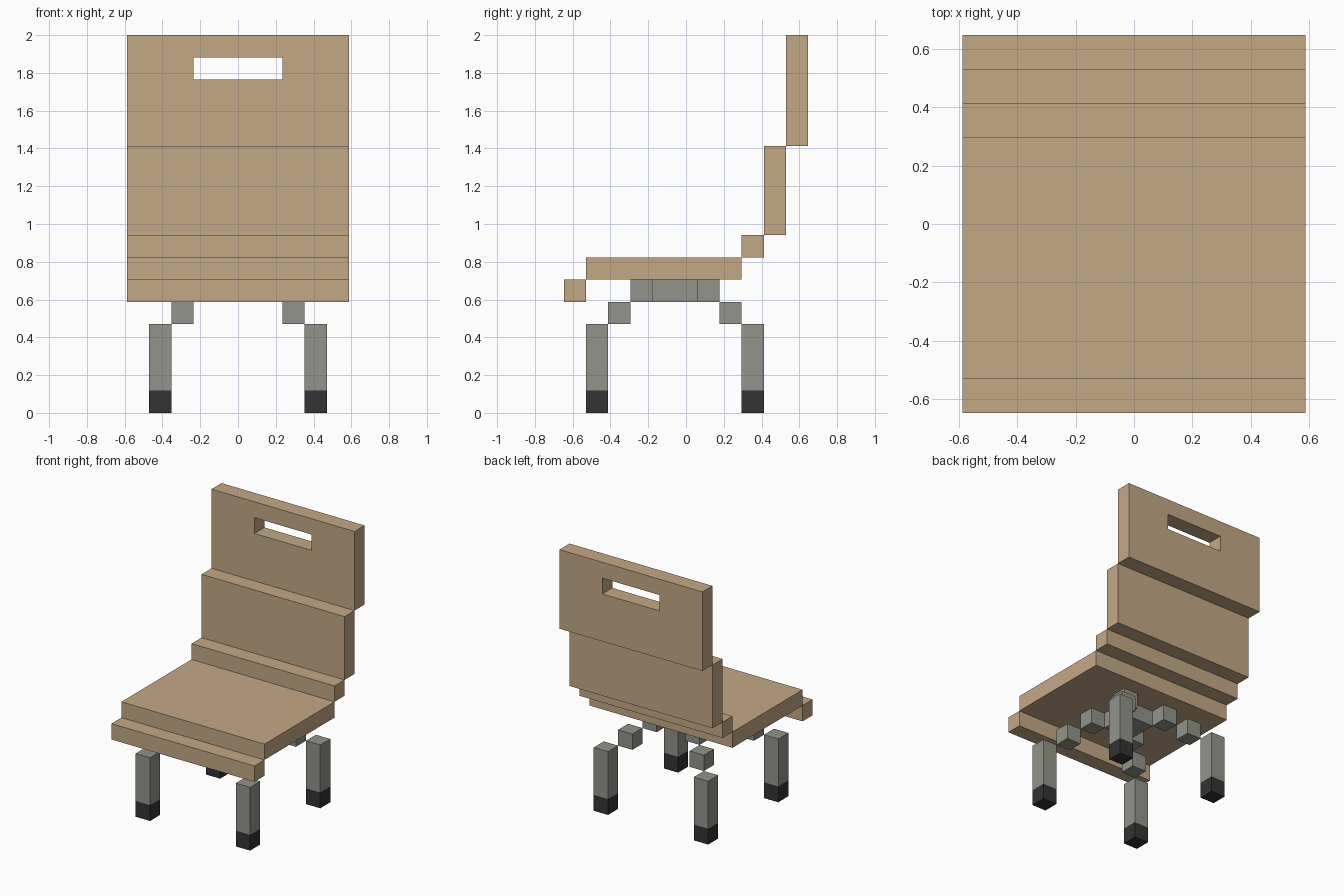
import bpy
import bmesh

U = 2 / 17  # one block of the model

cube = bpy.data.objects.get("Cube")
if cube:
    bpy.data.objects.remove(cube, do_unlink=True)


def make_material(name, rgb):
    mat = bpy.data.materials.new(name)
    mat.use_nodes = True
    color = (*rgb, 1)
    mat.diffuse_color = color
    bsdf = next(n for n in mat.node_tree.nodes if n.type == "BSDF_PRINCIPLED")
    bsdf.inputs["Base Color"].default_value = color
    return mat


wood = make_material("light wood", (0.552, 0.392, 0.238))
metal = make_material("grey metal", (0.292, 0.292, 0.262))
rubber = make_material("black rubber", (0.033, 0.033, 0.033))


def finish(name, bm, *materials):
    bmesh.ops.recalc_face_normals(bm, faces=bm.faces)
    bmesh.ops.scale(bm, vec=(U, U, U), verts=bm.verts)
    mesh = bpy.data.meshes.new(name)
    bm.to_mesh(mesh)
    bm.free()
    for mat in materials:
        mesh.materials.append(mat)
    obj = bpy.data.objects.new(name, mesh)
    bpy.context.collection.objects.link(obj)
    return obj


def box_bmesh(low, high):
    bm = bmesh.new()
    bmesh.ops.create_cube(bm, size=1)
    for v in bm.verts:
        v.co = [h if c > 0 else l for c, l, h in zip(v.co, low, high)]
    return bm


def box(name, low, high, mat):
    return finish(name, box_bmesh(low, high), mat)


# Full-width wooden slabs: y and z extents in blocks
slabs = {
    "seat_front_lip": (-5.5, -4.5, 5, 6),
    "seat": (-4.5, 2.5, 6, 7),
    "back_base": (2.5, 3.5, 7, 8),
    "lower_back": (3.5, 4.5, 8, 12),
}
for name, (y0, y1, z0, z1) in slabs.items():
    box(name, (-5, y0, z0), (5, y1, z1), wood)

# Upper back: a ring of panels around the handle slot, extruded backwards
bm = bmesh.new()
xs, zs = (-5, -2, 2, 5), (12, 15, 16, 17)
grid = [[bm.verts.new((x, 4.5, z)) for x in xs] for z in zs]
for r in range(3):
    for c in range(3):
        if (r, c) != (1, 1):
            bm.faces.new((grid[r][c], grid[r][c + 1],
                          grid[r + 1][c + 1], grid[r + 1][c]))
result = bmesh.ops.extrude_face_region(bm, geom=bm.faces[:], use_keep_orig=True)
moved = [g for g in result["geom"] if isinstance(g, bmesh.types.BMVert)]
bmesh.ops.translate(bm, vec=(0, 1, 0), verts=moved)
bmesh.ops.dissolve_limit(bm, angle_limit=0.01, verts=bm.verts[:], edges=bm.edges[:])
finish("upper_back", bm, wood)

# Hub under the seat, centred between the legs
CY = -0.5
box("leg_hub", (-1, CY - 1, 5), (1, CY + 1, 6), metal)


def corner_extents(sx, sy, inner):
    """Extents of a one-block column at a distance from the hub axis."""
    xa, xb = sorted((sx * inner, sx * (inner + 1)))
    ya, yb = sorted((CY + sy * inner, CY + sy * (inner + 1)))
    return (xa, ya), (xb, yb)


# Arms stepping out and down to four legs with rubber feet
for side, sx in (("left", 1), ("right", -1)):
    for end, sy in (("front", -1), ("rear", 1)):
        prefix = f"{end}_{side}"
        for label, inner, z in (("inner_arm", 1, 5), ("outer_arm", 2, 4)):
            low, high = corner_extents(sx, sy, inner)
            box(f"{prefix}_{label}", (*low, z), (*high, z + 1), metal)
        low, high = corner_extents(sx, sy, 3)
        bm = box_bmesh((*low, 0), (*high, 4))
        bmesh.ops.bisect_plane(bm, geom=bm.verts[:] + bm.edges[:] + bm.faces[:],
                               plane_co=(0, 0, 1), plane_no=(0, 0, 1))
        for face in bm.faces:
            face.material_index = int(face.calc_center_median().z < 1)
        finish(f"{prefix}_leg", bm, metal, rubber)
